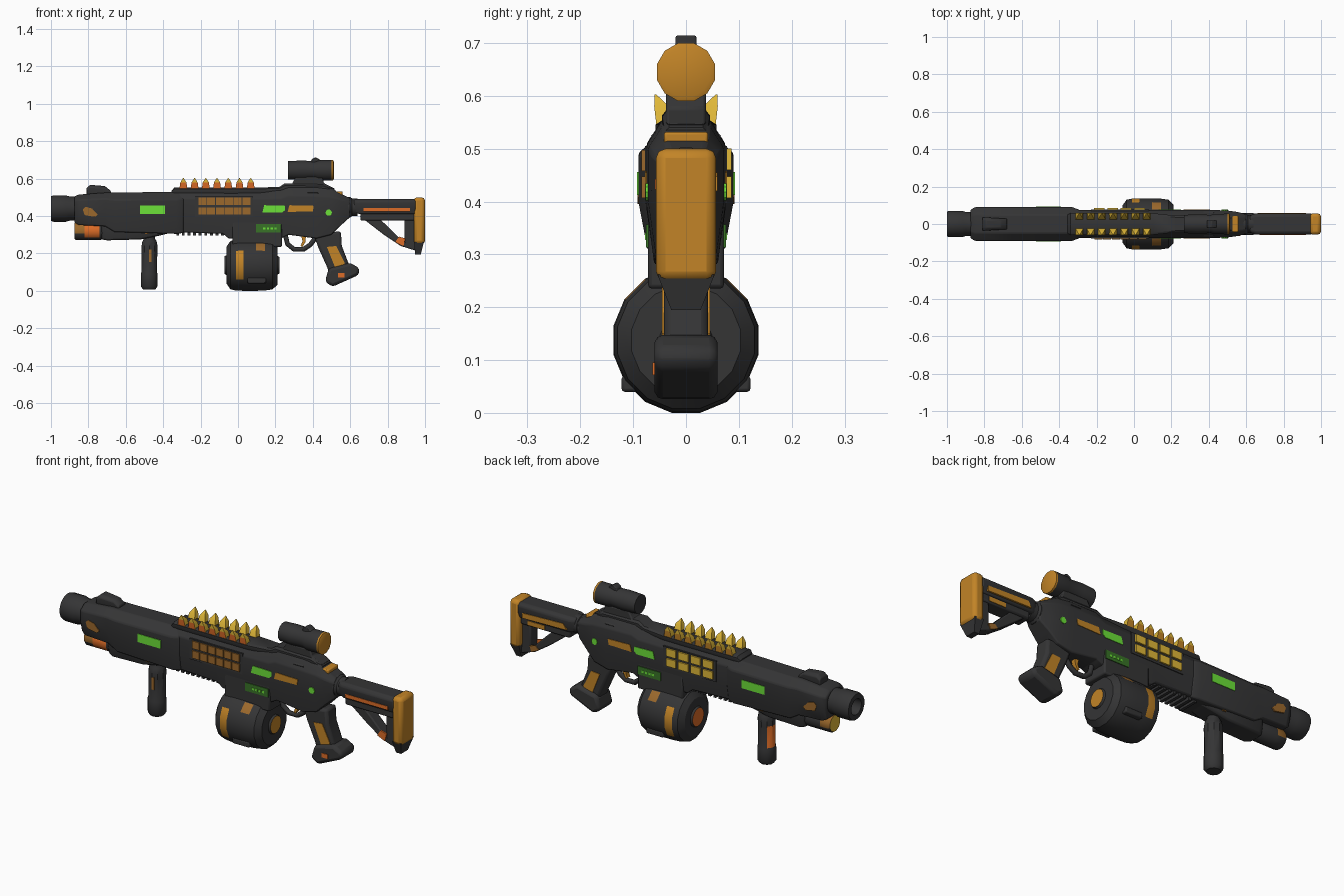
import bpy, bmesh, math

if "Cube" in bpy.data.objects:
    bpy.data.objects.remove(bpy.data.objects["Cube"])

def mat(name, r, g, b):
    m = bpy.data.materials.new(name)
    m.diffuse_color = (r, g, b, 1)
    m.use_nodes = True
    m.node_tree.nodes["Principled BSDF"].inputs["Base Color"].default_value = m.diffuse_color
    return m

CHAR = mat("charcoal", 0.035, 0.035, 0.036)
ORANGE = mat("burnt orange", 0.54, 0.23, 0.02)
GOLD = mat("gold", 0.75, 0.48, 0.04)
RED = mat("red orange", 0.72, 0.15, 0.02)
BRONZE = mat("bronze", 0.33, 0.14, 0.025)
GREEN = mat("bright green", 0.15, 0.75, 0.04)
DGREEN = mat("dark green", 0.04, 0.17, 0.02)

def build(name, solids, mats, bevel=0, rule=None):
    """Each solid is a list of equal-length rings, skinned and capped."""
    mats = mats if isinstance(mats, list) else [mats]
    bm = bmesh.new()
    for rings in solids:
        vs = [[bm.verts.new(p) for p in r] for r in rings]
        n = len(vs[0])
        for a, b in zip(vs, vs[1:]):
            for i in range(n):
                j = (i + 1) % n
                bm.faces.new((a[i], a[j], b[j], b[i]))
        bm.faces.new(vs[0][::-1])
        bm.faces.new(vs[-1])
    bmesh.ops.recalc_face_normals(bm, faces=bm.faces)
    if rule:
        for f in bm.faces:
            f.material_index = rule(f.calc_center_median(), f.normal)
    me = bpy.data.meshes.new(name)
    bm.to_mesh(me)
    bm.free()
    for m in mats:
        me.materials.append(m)
    ob = bpy.data.objects.new(name, me)
    bpy.context.collection.objects.link(ob)
    if bevel:
        b = ob.modifiers.new("bevel", 'BEVEL')
        b.width, b.segments, b.limit_method = bevel, 2, 'ANGLE'
    return ob

# solids described in the x-z plane, along x, or along z
def slab(pts, y0, y1):
    return [[(x, y, z) for x, z in pts] for y in (y0, y1)]

def rect(x0, x1, z0, z1):
    return [(x0, z0), (x1, z0), (x1, z1), (x0, z1)]

def lathe(profile, zc, n=16):
    return [[(x, r * math.cos((i + .5) * math.tau / n), zc + r * math.sin((i + .5) * math.tau / n))
             for i in range(n)] for x, r in profile]

def loft(stations, top=.6, low=.8):
    out = []
    for x, zb, zt, w in stations:
        h = zt - zb
        half = [(low * w, zb), (w, zb + .42 * h), (w, zb + .82 * h), (top * w, zt)]
        out.append([(x, y, z) for y, z in half] + [(x, -y, z) for y, z in half[::-1]])
    return out

def column(levels, n=8):
    return [[(cx + rx * math.cos((i + .5) * math.tau / n), cy + ry * math.sin((i + .5) * math.tau / n), z)
             for i in range(n)] for z, cx, cy, rx, ry in levels]

def box(name, x0, x1, z0, z1, w, m=CHAR, bevel=.008):
    return build(name, [slab(rect(x0, x1, z0, z1), -w, w)], m, bevel)

def plates(name, outlines, y, m, sides=(-1, 1)):
    build(name, [slab(o, s * (y - .006), s * (y + .003)) for s in sides for o in outlines], m)

# barrel and handguard
build("muzzle", [lathe([(-.88, .042), (-1, .042), (-1, .068), (-.985, .072), (-.92, .072), (-.90, .066),
                        (-.84, .066)], .44)], CHAR)
build("handguard", [loft([(-.875, .365, .505, .075), (-.85, .352, .515, .09), (-.71, .345, .525, .09),
                          (-.66, .315, .525, .09), (-.33, .305, .53, .09), (-.29, .31, .53, .075)], .55)], CHAR, .006)
build("underbarrel_housing", [loft([(-.73, .275, .38, .05), (-.70, .27, .38, .065), (-.52, .275, .38, .065),
                                    (-.42, .295, .38, .06), (-.36, .31, .38, .05)])], CHAR, .008)
# flashlight: gold lens, red panel in front, small bronze mark behind
def light_rule(c, n):
    if n.x < -.9:
        return 1
    if -.82 < c.x < -.74 and n.y < -.6 and n.z > -.6:
        return 2
    return 3 if c.x < -.82 and n.z > -.2 else 0
build("flashlight", [lathe([(-.875, .044), (-.865, .05), (-.82, .05), (-.74, .05), (-.72, .045), (-.68, .045)],
                           .32, 12)], [CHAR, GOLD, RED, BRONZE], 0, light_rule)
build("front_sight", [loft([(-.81, .50, .55, .035), (-.79, .50, .567, .035), (-.71, .50, .56, .03),
                            (-.68, .50, .535, .03)])], CHAR, .004)
build("handguard_ribs", [slab(rect(-.33 + .03 * i, -.315 + .03 * i, .295, .33), -.05, .05) for i in range(9)], CHAR)
plates("handguard_green_window", [rect(-.525, -.39, .412, .456)], .09, GREEN)
plates("handguard_orange_patch", [[(-.815, .45), (-.83, .435), (-.82, .405), (-.765, .395), (-.75, .408),
                                   (-.78, .44)]], .089, BRONZE)

# vertical foregrip, red patch facing the muzzle
build("foregrip", [column([(.008, -.475, 0, .035, .035), (.025, -.475, 0, .047, .047), (.09, -.475, 0, .047, .047),
                           (.10, -.475, 0, .044, .044), (.215, -.474, 0, .045, .045), (.24, -.473, 0, .045, .045),
                           (.265, -.473, 0, .04, .04), (.28, -.473, 0, .03, .032), (.34, -.473, 0, .03, .032)], 10)],
      [CHAR, RED], 0, lambda c, n: int(.11 < c.z < .21 and n.x < -.5 and n.y > -.2))
plates("foregrip_strip", [rect(-.475, -.462, .155, .22)], .043, BRONZE, (-1,))
plates("foregrip_collar_mark", [rect(-.497, -.478, .305, .335)], .062, BRONZE)

# receiver
build("receiver", [loft([(-.35, .315, .535, .074), (-.08, .305, .535, .075), (-.05, .28, .535, .075),
                         (.23, .28, .54, .075), (.27, .30, .555, .075), (.42, .28, .555, .075),
                         (.50, .30, .545, .072), (.55, .35, .52, .065), (.60, .395, .495, .052)])], CHAR, .006)
box("magazine_well", -.03, .235, .235, .375, .072)
build("top_rail", [loft([(-.355, .51, .535, .05), (-.34, .51, .553, .058), (.10, .51, .553, .058),
                         (.22, .51, .555, .045), (.25, .51, .575, .045), (.46, .51, .572, .045),
                         (.52, .50, .54, .04)], .8)], CHAR)
# two rows of seven spikes, warmer at the outer foot
def spike_rule(c, n):
    if c.z > .578 or abs(n.y) < .4 or n.y * c.y < 0:
        return 0
    return 1 if c.y < 0 else 2
build("rail_spikes", [column([(.535, -.292 + .06 * i, s * .038, .032, .024), (.58, -.292 + .06 * i, s * .046, .023, .020),
                              (.603, -.292 + .06 * i, s * .058, .002, .002)], 4)
                      for i in range(7) for s in (-1, 1)], [GOLD, RED, ORANGE], 0, spike_rule)
box("rear_band", .49, .56, .51, .532, .042, ORANGE, .005)
# side vents: long bars in front, short lumps behind
plates("vent_backing", [rect(-.23, .08, .395, .505)], .075, CHAR)
plates("vent_bars", [rect(-.212 + .047 * i, -.169 + .047 * i, z, z + .04) for i in range(6) for z in (.407, .458)],
       .081, BRONZE, (-1,))
plates("vent_lumps", [rect(-.215 + .072 * i, -.158 + .072 * i, z, z + .04) for i in range(4) for z in (.407, .46)],
       .083, GOLD, (1,))
plates("receiver_green_window", [[(.13, .418), (.235, .418), (.25, .43), (.25, .455), (.14, .458)]], .075, GREEN)
plates("receiver_orange_panel", [[(.265, .422), (.40, .425), (.405, .455), (.275, .458)]], .075, ORANGE)
plates("lower_green_panel", [rect(.095, .23, .313, .357)], .073, DGREEN)
plates("lower_green_marks", [rect(.135 + .02 * i, .147 + .02 * i, .328, .34) for i in range(4)], .0745, GREEN)
plates("receiver_button", [[(.485 + .017 * math.cos(i * math.tau / 10), .418 + .017 * math.sin(i * math.tau / 10))
                            for i in range(10)]], .074, GREEN)

# drum magazine with painted bands
def drum_rule(c, n):
    if abs(n.x) > .95 and (c.x < -.07 or c.x > .22):
        return 2 if c.x < 0 else 1
    if -.01 < c.x < .03 and abs(n.y) > .8:
        return 1
    return 3 if .09 < c.x < .15 and abs(n.y) > .6 and .5 < n.z < .8 else 0
build("drum_magazine", [lathe([(-.072, .048), (-.062, .053), (-.062, .10), (-.04, .132), (-.012, .138), (.03, .14),
                               (.095, .14), (.145, .138), (.185, .132), (.212, .105), (.212, .05), (.222, .045)],
                              .1375)],
      [CHAR, ORANGE, RED, BRONZE], 0, drum_rule)
build("drum_latches", [slab(rect(.05, .15, .04, .07), s * .09, s * .122) for s in (-1, 1)], CHAR, .006)

# trigger and guard
cu = bpy.data.curves.new("trigger_guard", 'CURVE')
cu.dimensions, cu.bevel_depth, cu.bevel_resolution = '3D', .013, 2
pts = [(.25, .31), (.265, .25), (.30, .222), (.35, .222), (.385, .245), (.42, .29)]
sp = cu.splines.new('POLY')
sp.points.add(len(pts) - 1)
for p, (x, z) in zip(sp.points, pts):
    p.co = (x, 0, z, 1)
cu.materials.append(CHAR)
bpy.context.collection.objects.link(bpy.data.objects.new("trigger_guard", cu))
build("trigger", [slab([(.335, .31), (.365, .31), (.36, .26), (.345, .235), (.335, .24), (.345, .265)], -.012, .012)],
      ORANGE)

# pistol grip
build("pistol_grip", [slab([(.405, .30), (.55, .32), (.555, .24), (.605, .11), (.50, .06), (.475, .13), (.43, .23)],
                           -.042, .042)], CHAR, .014)
build("grip_base", [slab([(.485, .12), (.60, .15), (.65, .12), (.645, .085), (.505, .022), (.465, .05)],
                         -.06, .06)], CHAR, .016)
plates("grip_panel", [[(.475, .235), (.525, .24), (.57, .15), (.565, .125), (.525, .11)]], .042, ORANGE)
plates("grip_base_mark", [rect(.535, .57, .072, .095)], .06, RED, (-1,))

# stock
build("stock_collar", [lathe([(.56, .045), (.57, .056), (.60, .056), (.61, .048), (.64, .048)], .447)], CHAR)
build("stock_tube", [loft([(.62, .42, .488, .045), (.65, .41, .492, .057), (.95, .41, .492, .057)], .75)], CHAR, .006)
box("stock_lower_bar", .655, .945, .375, .425, .04)
build("stock_strut", [slab([(.65, .40), (.74, .40), (.80, .345), (.885, .26), (.95, .26), (.95, .215), (.87, .24),
                            (.78, .30)], -.03, .03)], CHAR, .006)
box("stock_post", .89, .95, .24, .40, .03)
plates("stock_stripe", [rect(.67, .92, .423, .443)], .056, RED, (-1,))
plates("stock_rear_stripe", [[(.66, .425), (.92, .42), (.92, .447), (.68, .455)]], .057, ORANGE, (1,))
plates("stock_rear_bar_patch", [rect(.80, .90, .382, .405)], .04, ORANGE, (1,))
plates("stock_strut_patch", [[(.84, .26), (.885, .24), (.895, .28), (.86, .29)]], .031, RED, (-1,))
plates("stock_rear_strut_patch", [[(.84, .26), (.885, .24), (.895, .27), (.86, .28)]], .031, BRONZE, (1,))
box("butt_pad", .94, 1, .25, .50, .057, ORANGE, .018)
k = math.sqrt(2)
build("butt_toe", [column([(.195, .962, 0, .015 * k, .028 * k), (.262, .968, 0, .026 * k, .054 * k)], 4)], CHAR)

# scope
build("scope_mount", [slab([(.25, .55), (.29, .575), (.31, .61), (.45, .61), (.46, .575), (.52, .545)], -.038, .038)],
      CHAR, .006)
build("scope_body", [lathe([(.268, .035), (.268, .05), (.34, .054), (.41, .05), (.43, .056), (.500, .057)], .645, 12)], CHAR)
build("scope_cap", [lathe([(.499, .057), (.508, .057), (.512, .048)], .645, 12)], ORANGE)
build("scope_turret", [slab([(.385, .68), (.395, .705), (.415, .715), (.44, .70), (.45, .68)], -.02, .02)], CHAR, .004)
build("scope_side_clips", [column([(.505, .40, s * .035, .05, .03), (.525, .40, s * .052, .04, .02),
                                   (.545, .40, s * .03, .03, .02)], 4) for s in (-1, 1)], CHAR)

# smooth shading with sharp edges kept
bpy.ops.object.select_all(action='DESELECT')
for o in bpy.context.scene.objects:
    if o.type == 'MESH':
        o.select_set(True)
        bpy.context.view_layer.objects.active = o
bpy.ops.object.shade_smooth_by_angle(angle=math.radians(35))
